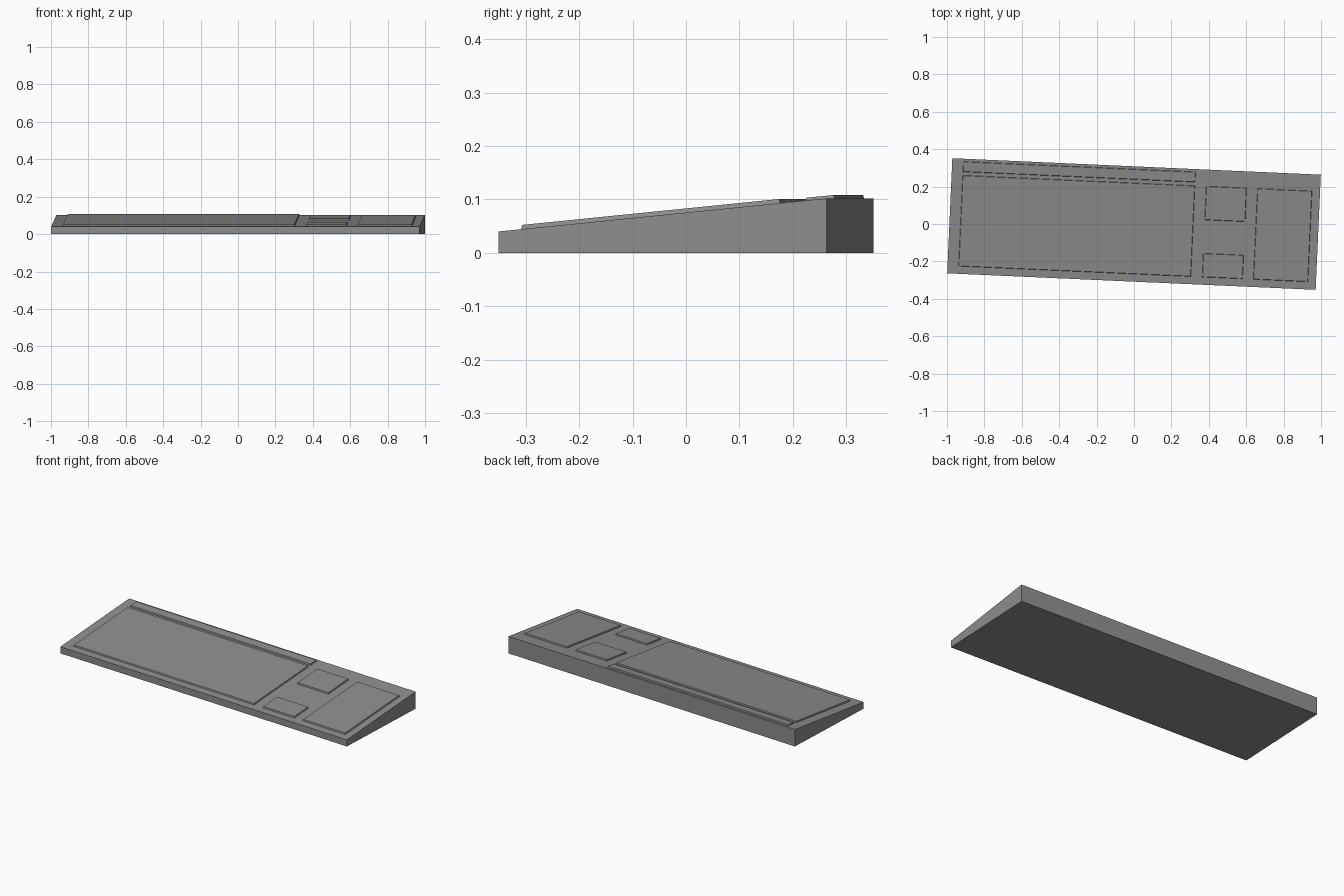
import bpy, math

if "Cube" in bpy.data.objects:
    bpy.data.objects.remove(bpy.data.objects["Cube"])

YAW = math.radians(-2.56)
FRONT, BACK = -0.308, 0.308
Z_FRONT, Z_BACK = 0.04, 0.102

dark_plastic = bpy.data.materials.new("dark_plastic")
dark_plastic.diffuse_color = (0.27, 0.27, 0.27, 1)
dark_plastic.use_nodes = True
dark_plastic.node_tree.nodes["Principled BSDF"].inputs["Base Color"].default_value = dark_plastic.diffuse_color


def deck(y):
    """Height of the sloping top face at depth y."""
    return Z_FRONT + (Z_BACK - Z_FRONT) * (y - FRONT) / (BACK - FRONT)


def slab(name, x0, x1, y0, y1, bottom, top, inset=0.0):
    """Block with bottom and top heights given by y; inset tapers its top."""
    verts = []
    for height, d in ((bottom, 0.0), (top, inset)):
        for x, y in ((x0 + d, y0 + d), (x1 - d, y0 + d),
                     (x1 - d, y1 - d), (x0 + d, y1 - d)):
            verts.append((x, y, height(y)))
    faces = [(3, 2, 1, 0), (4, 5, 6, 7)]
    faces += [(i, (i + 1) % 4, (i + 1) % 4 + 4, i + 4) for i in range(4)]
    mesh = bpy.data.meshes.new(name)
    mesh.from_pydata(verts, [], faces)
    mesh.materials.append(dark_plastic)
    obj = bpy.data.objects.new(name, mesh)
    obj.rotation_euler.z = YAW
    bpy.context.collection.objects.link(obj)


# Wedge-shaped case
slab("keyboard_case", -0.986, 0.986, FRONT, BACK, lambda y: 0.0, deck)

# Raised key blocks lying on the sloping deck
key_blocks = {
    "main_keys": (-0.927, 0.316, -0.267, 0.219),
    "function_row": (-0.926, 0.316, 0.238, 0.293),
    "navigation_keys": (0.377, 0.593, 0.039, 0.219),
    "arrow_keys": (0.377, 0.593, -0.267, -0.140),
    "number_pad": (0.651, 0.943, -0.267, 0.219),
}
for name, rect in key_blocks.items():
    slab(name, *rect, deck, lambda y: deck(y) + 0.008, inset=0.002)
